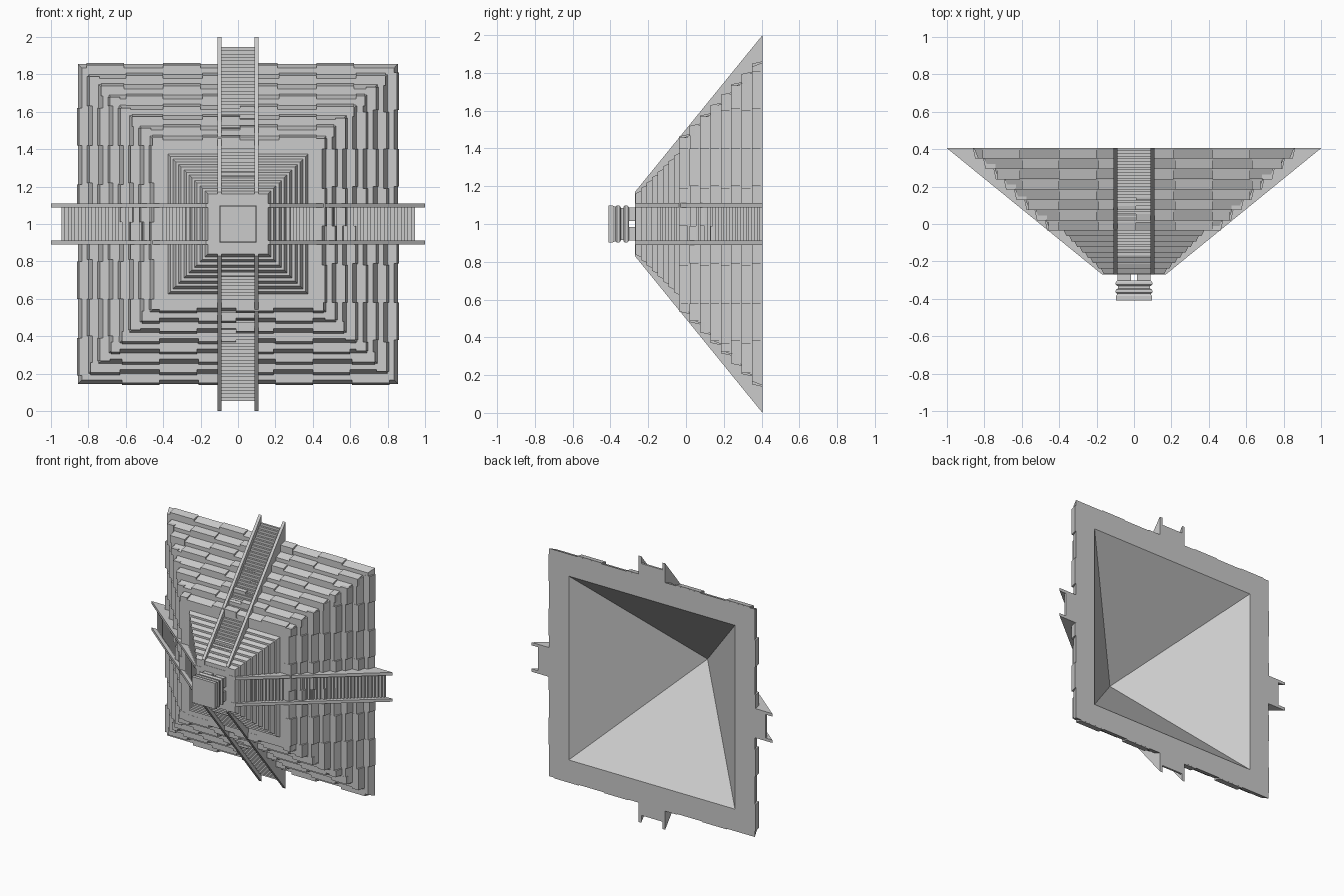
import bpy, bmesh, math

if "Cube" in bpy.data.objects:
    bpy.data.objects.remove(bpy.data.objects["Cube"])

BACK, FRONT = 0.405, -0.27      # pyramid axis runs along y, apex towards -y


def place(side, r, t, y):
    """Point at distance r from the axis, t sideways, on one of four sides."""
    c, s = ((1, 0), (0, 1), (-1, 0), (0, -1))[side]
    return (r * c - t * s, y, 1 + r * s + t * c)


def finish(name, bm):
    bmesh.ops.recalc_face_normals(bm, faces=bm.faces[:])
    me = bpy.data.meshes.new(name)
    bm.to_mesh(me)
    bm.free()
    ob = bpy.data.objects.new(name, me)
    bpy.context.collection.objects.link(ob)
    return ob


def prism(bm, side, profile, t0, t1):
    """Extrude an (r, y) profile sideways from t0 to t1."""
    a = [bm.verts.new(place(side, r, t0, y)) for r, y in profile]
    b = [bm.verts.new(place(side, r, t1, y)) for r, y in profile]
    n = len(profile)
    bm.faces.new(a)
    bm.faces.new(b[::-1])
    for i in range(n):
        j = (i + 1) % n
        bm.faces.new((a[i], b[i], b[j], a[j]))


def square_loft(bm, profile, cap_start=False, apex=None):
    """Join square rings given as (half width, y)."""
    rings = [[bm.verts.new((sx * r, y, 1 + sz * r))
              for sx, sz in ((-1, -1), (1, -1), (1, 1), (-1, 1))] for r, y in profile]
    for p, q in zip(rings, rings[1:]):
        for i in range(4):
            j = (i + 1) % 4
            bm.faces.new((p[i], p[j], q[j], q[i]))
    if cap_start:
        bm.faces.new(rings[0])
    if apex is None:
        bm.faces.new(rings[-1])
    else:
        tip = bm.verts.new((0, apex, 1))
        for i in range(4):
            bm.faces.new((rings[-1][i], rings[-1][(i + 1) % 4], tip))


# Stepped body with hollow pyramid cavity at the back
tiers = [(0.855 - 0.055 * i, BACK - 0.055 * i, 0.055, 0.022) for i in range(8)]
upper_h = (-0.035 - FRONT - 0.002) / 8
tiers += [(0.375 - 0.0285 * i, -0.035 - upper_h * i, upper_h, 0.014) for i in range(8)]
profile = []
for r, y, h, taper in tiers:
    profile += [(r, y), (r - taper, y - h)]
bm = bmesh.new()
square_loft(bm, profile[::-1] + [(0.69, BACK)], cap_start=True, apex=-0.255)
finish("stepped_body", bm)

# Alternating upright facing stones on the large tiers
bm = bmesh.new()
for i, (r, y, h, taper) in enumerate(tiers[:8]):
    for side in range(4):
        t = -1.03 + (0.2 if i % 2 else 0.0)
        while t < r:
            a, b = max(t, -r + 0.012), min(t + 0.2, r - 0.012)
            if b - a > 0.03:
                prism(bm, side, [(r + 0.006, y - 0.001), (r - 0.006, y - h - 0.001),
                                 (r - 0.06, y - h - 0.001), (r - 0.06, y - 0.001)], a, b)
            t += 0.41
finish("facing_stones", bm)

# Four stairways and their side rails
STEPS = 46
stair = []
for i in range(STEPS):
    r0 = 0.945 + (0.115 - 0.945) * i / STEPS
    y0 = BACK + (FRONT - BACK) * i / STEPS
    stair += [(r0, y0), (r0, y0 + (FRONT - BACK) / STEPS)]
inner = [(0.08, FRONT), (0.08, -0.25), (0.78, BACK)]
rail = [(1.0, BACK), (0.17, FRONT)] + inner
stairs, rails = bmesh.new(), bmesh.new()
for side in range(4):
    prism(stairs, side, stair + inner, -0.09, 0.09)
    for t in (-0.11, 0.088):
        prism(rails, side, rail, t, t + 0.022)
finish("stairways", stairs)
finish("stair_rails", rails)

# Temple walls: four corner piers leave a doorway on every side
bm = bmesh.new()
for side in (0, 2):
    for t0, t1 in ((-0.088, -0.015), (0.015, 0.088)):
        prism(bm, side, [(0.015, -0.26), (0.088, -0.26), (0.088, -0.305), (0.015, -0.305)], t0, t1)
finish("temple_walls", bm)

# Temple roof with two bevelled cornices
bm = bmesh.new()
square_loft(bm, [(0.088, -0.302), (0.094, -0.306), (0.098, -0.313), (0.098, -0.323),
                 (0.092, -0.330), (0.086, -0.332), (0.086, -0.345), (0.095, -0.349),
                 (0.098, -0.356), (0.098, -0.366), (0.092, -0.372), (0.092, -0.378),
                 (0.097, -0.386), (0.097, -0.410)], cap_start=True)
finish("temple_roof", bm)
